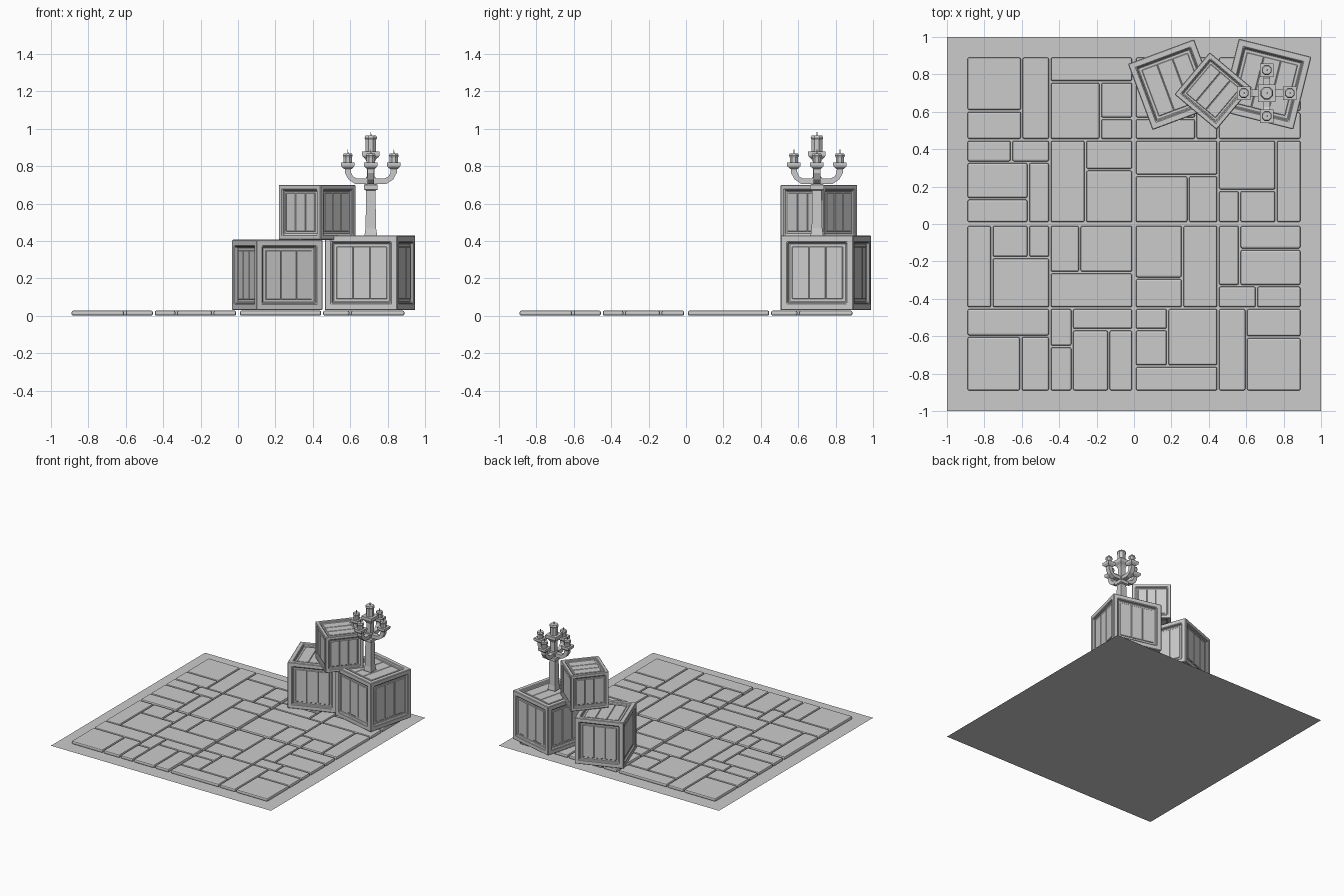
import bpy, bmesh
from math import radians, pi, cos
from mathutils import Matrix, Vector

if "Cube" in bpy.data.objects:
    bpy.data.objects.remove(bpy.data.objects["Cube"])


def finish(name, bm, bevel=0, segments=1):
    bmesh.ops.recalc_face_normals(bm, faces=bm.faces)
    me = bpy.data.meshes.new(name)
    bm.to_mesh(me)
    bm.free()
    ob = bpy.data.objects.new(name, me)
    bpy.context.collection.objects.link(ob)
    if bevel:
        m = ob.modifiers.new("bevel", "BEVEL")
        m.width, m.segments = bevel, segments
        m.limit_method = "ANGLE"
    return ob


def box(bm, centre, size, matrix=Matrix()):
    m = matrix @ Matrix.Translation(centre) @ Matrix.Diagonal((*size, 1))
    bmesh.ops.create_cube(bm, size=1, matrix=m)


def turned(bm, profile, sides, x, y):
    """Stack of n-sided rings; profile is (half width, z), flats face the axes."""
    rings = []
    for r, z in profile:
        rad = r / cos(pi / sides)
        ring = []
        for i in range(sides):
            v = Matrix.Rotation(2 * pi * (i + 0.5) / sides, 3, "Z") @ Vector((rad, 0, 0))
            ring.append(bm.verts.new((x + v.x, y + v.y, z)))
        rings.append(ring)
    for a, b in zip(rings, rings[1:]):
        for i in range(sides):
            j = (i + 1) % sides
            bm.faces.new((a[i], a[j], b[j], b[i]))
    bm.faces.new(rings[0][::-1])
    bm.faces.new(rings[-1])


# ground sheet
bm = bmesh.new()
bmesh.ops.create_grid(bm, x_segments=1, y_segments=1, size=1)
finish("ground", bm)

# paving: one quadrant of slabs (x0, x1, y0, y1), turned four times
slabs = [
    (-.89, -.605, .61, .89), (-.89, -.605, .455, .60), (-.595, -.455, .455, .89),
    (-.445, -.01, .765, .89), (-.445, -.185, .455, .755),
    (-.175, -.01, .57, .755), (-.175, -.01, .455, .56),
    (-.89, -.66, .335, .445), (-.65, -.455, .335, .445), (-.89, -.57, .14, .325),
    (-.89, -.57, .01, .13), (-.56, -.455, .01, .325),
    (-.445, -.265, .01, .445), (-.255, -.01, .295, .445), (-.255, -.01, .01, .285),
]
bm = bmesh.new()
for k in range(4):
    rot = Matrix.Rotation(k * pi / 2, 4, "Z")
    for x0, x1, y0, y1 in slabs:
        box(bm, ((x0 + x1) / 2, (y0 + y1) / 2, .0145), (x1 - x0, y1 - y0, .027), rot)
finish("paving_slabs", bm, .009, 2)


# crates: framed box with recessed panels of three boards per face
def crate(name, x, y, z, s, angle):
    bm = bmesh.new()
    bmesh.ops.create_cube(bm, size=s)
    faces = bm.faces[:]
    bmesh.ops.inset_individual(bm, faces=faces, thickness=s * .13, depth=0)
    bmesh.ops.inset_individual(bm, faces=faces, thickness=s * .02, depth=-s * .045)
    frame = finish(name + "_frame", bm, .004)
    bm = bmesh.new()
    w = s * .70 / 3
    turns = [Matrix(), Matrix.Rotation(pi, 4, "X")]
    turns += [Matrix.Rotation(k * pi / 2, 4, "Z") @ Matrix.Rotation(pi / 2, 4, "X") for k in range(4)]
    for t in turns:
        for i in (-1, 0, 1):
            box(bm, (i * w, 0, s * .45), (w - .001, s * .70, s * .04), t)
    boards = finish(name + "_boards", bm, .003)
    for ob in (frame, boards):
        ob.location = (x, y, z + s / 2)
        ob.rotation_euler.z = radians(angle)


crate("left_crate", .21, .745, .03, .377, 20.4)
crate("right_crate", .706, .748, .03, .40, -14)
crate("upper_crate", .423, .711, .406, .294, -40)

# candelabra
CX, CY, REACH = .71, .70, .123
bm = bmesh.new()
turned(bm, [(.034, .43), (.028, .47), (.025, .67), (.037, .675), (.037, .70),
            (.026, .705), (.026, .74), (.02, .745), (.02, .82), (.03, .84)], 4, CX, CY)
finish("candelabra_stem", bm)

# arms: side outline given thickness, repeated around the stem
outline = [(.015, .706), (.085, .706), (.12, .73), (.139, .765), (.139, .795),
           (.107, .795), (.105, .765), (.095, .745), (.075, .735), (.015, .735)]
bm = bmesh.new()
for k in range(4):
    m = Matrix.Translation((CX, CY, 0)) @ Matrix.Rotation(k * pi / 2, 4, "Z")
    f = bm.faces.new([bm.verts.new(m @ Vector((px, -.018, pz))) for px, pz in outline])
    ext = bmesh.ops.extrude_face_region(bm, geom=[f], use_keep_orig=True)
    move = m.to_3x3() @ Vector((0, .036, 0))
    bmesh.ops.translate(bm, vec=move, verts=[g for g in ext["geom"] if isinstance(g, bmesh.types.BMVert)])
finish("candelabra_arms", bm)

# cups, candles and wicks
spots = [(0, 0, .835, 1.3)]
spots += [(dx * REACH, dy * REACH, .785, 1) for dx, dy in ((1, 0), (-1, 0), (0, 1), (0, -1))]
cups, candles, wicks = bmesh.new(), bmesh.new(), bmesh.new()
for dx, dy, z, s in spots:
    x, y = CX + dx, CY + dy
    turned(cups, [(.02 * s, z), (.033 * s, z + .012 * s), (.036 * s, z + .018 * s),
                  (.036 * s, z + .034 * s)], 4, x, y)
    h = .128 if s > 1 else .083
    turned(candles, [(.022 * s, z + .02), (.022 * s, z + h - .022), (.026 * s, z + h - .012),
                     (.022 * s, z + h)], 8, x, y)
    turned(wicks, [(.003, z + h - .005), (.002, z + h + .02)], 4, x, y)
finish("candle_cups", cups)
finish("candles", candles)
finish("wicks", wicks)
